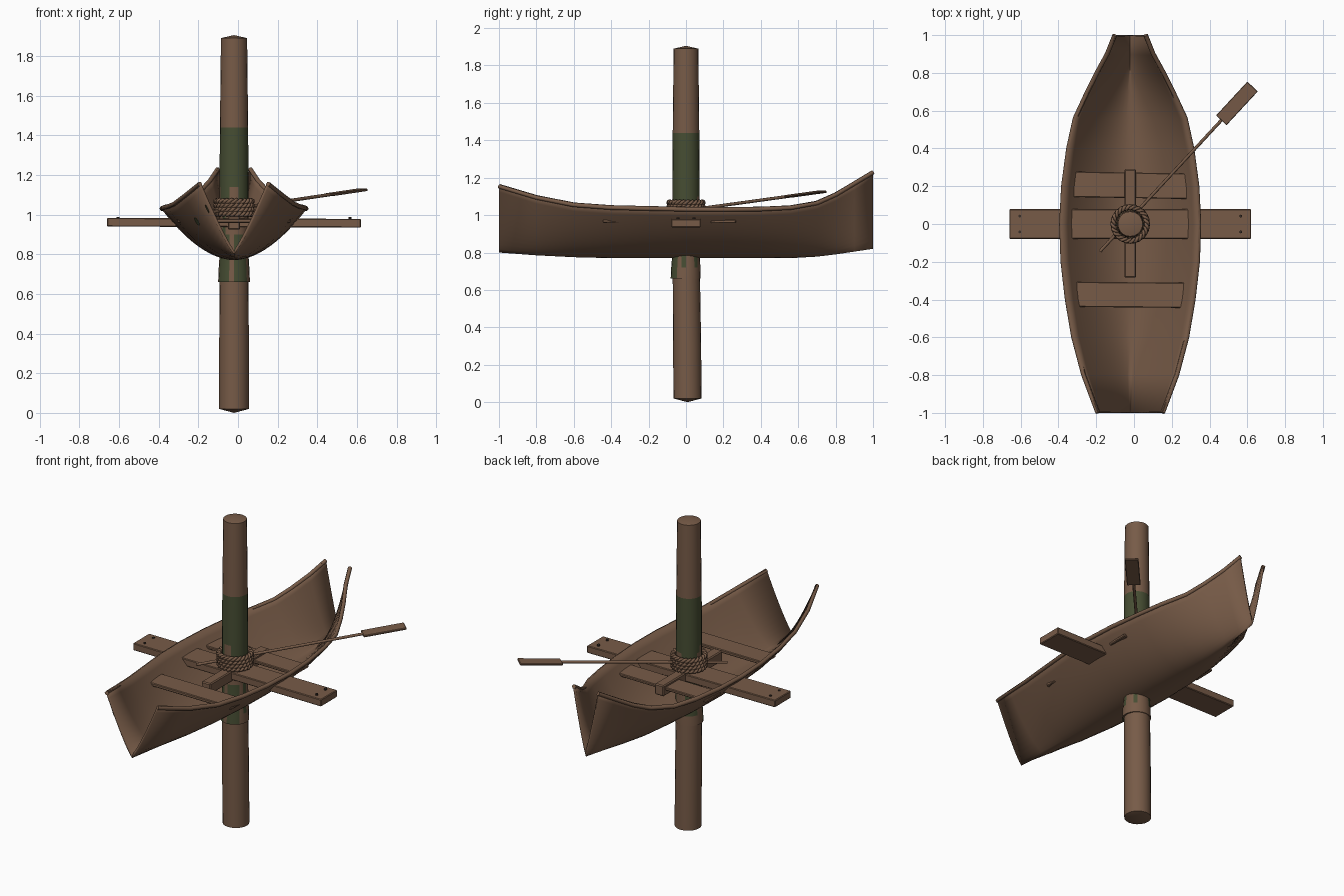
import bpy, bmesh, math, random
from mathutils import Vector, Matrix

random.seed(4)
cube = bpy.data.objects.get("Cube")
if cube:
    bpy.data.objects.remove(cube)

CX = -0.02  # centreline of boat and pole


def material(name, rgb):
    m = bpy.data.materials.new(name)
    m.use_nodes = True
    m.diffuse_color = (*rgb, 1)
    m.node_tree.nodes["Principled BSDF"].inputs["Base Color"].default_value = (*rgb, 1)
    return m


wood = material("brown_wood", (0.185, 0.105, 0.064))
moss = material("moss_green", (0.062, 0.075, 0.033))
iron = material("dark_iron", (0.04, 0.028, 0.022))


def finish(name, bm, mats, smooth=True):
    bmesh.ops.recalc_face_normals(bm, faces=bm.faces)
    me = bpy.data.meshes.new(name)
    bm.to_mesh(me)
    bm.free()
    for m in mats:
        me.materials.append(m)
    if smooth:
        me.shade_smooth()
        me.set_sharp_from_angle(angle=math.radians(35))
    ob = bpy.data.objects.new(name, me)
    bpy.context.collection.objects.link(ob)
    return ob


def grid(bm, rows, closed=False):
    """Skin rows of points into quads, returning (face, row, column)."""
    vs = [[bm.verts.new(p) for p in row] for row in rows]
    n, out = len(vs[0]), []
    for i in range(len(vs) - 1):
        for j in range(n if closed else n - 1):
            k = (j + 1) % n
            out.append((bm.faces.new((vs[i][j], vs[i][k], vs[i + 1][k], vs[i + 1][j])), i, j))
    return vs, out


def box(name, centre, size, rot=None, bevel=0.004, mat=wood):
    bm = bmesh.new()
    bmesh.ops.create_cube(bm, size=1, matrix=Matrix.Diagonal((*size, 1)))
    ob = finish(name, bm, [mat], smooth=False)
    ob.matrix_world = Matrix.Translation(centre) @ (rot or Matrix())
    mod = ob.modifiers.new("soft_edges", "BEVEL")
    mod.width = bevel
    return ob


def tube(name, points, radius, cyclic=False, res=2):
    cu = bpy.data.curves.new(name, "CURVE")
    cu.dimensions = "3D"
    cu.bevel_depth, cu.bevel_resolution, cu.use_fill_caps = radius, res, True
    sp = cu.splines.new("POLY")
    sp.points.add(len(points) - 1)
    for p, co in zip(sp.points, points):
        p.co = (*co, 1)
    sp.use_cyclic_u = cyclic
    cu.materials.append(wood)
    ob = bpy.data.objects.new(name, cu)
    bpy.context.collection.objects.link(ob)
    return ob


# Hull stations: y, half width, rim height, keel height
STATIONS = [
    (-1, .18, 1.16, .80), (-.8, .255, 1.10, .785), (-.6, .308, 1.06, .775),
    (-.4, .342, 1.045, .77), (-.2, .365, 1.04, .77), (0, .372, 1.036, .77),
    (.2, .362, 1.035, .77), (.4, .335, 1.037, .77), (.56, .30, 1.045, .77),
    (.7, .235, 1.07, .778), (.8, .185, 1.115, .79), (.9, .13, 1.175, .805),
    (1, .09, 1.235, .82)]


def hull_point(y, t, grow=0.0):
    for a, b in zip(STATIONS, STATIONS[1:]):
        if y <= b[0]:
            break
    f = (y - a[0]) / (b[0] - a[0])
    w, rim, keel = (a[i] + (b[i] - a[i]) * f for i in (1, 2, 3))
    power = 1.85 - 0.65 * abs(y) ** 3
    return Vector((CX + (w + grow) * t, y, keel + (rim - keel) * abs(t) ** power))


# Hull shell, open at both ends
ys = [s[0] for s in STATIONS]
bm = bmesh.new()
grid(bm, [[hull_point(y, j / 12) for j in range(-12, 13)] for y in ys])
hull = finish("hull", bm, [wood])
hull.data.set_sharp_from_angle(angle=math.radians(60))
if hull.data.polygons[len(hull.data.polygons) // 2].normal.z > 0:
    hull.data.flip_normals()
shell = hull.modifiers.new("thickness", "SOLIDIFY")
shell.thickness, shell.offset, shell.use_flat_faces = 0.014, -1, True

# Gunwale rails
for side, label in ((1, "left"), (-1, "right")):
    pts = [hull_point(y, side, -0.008) - Vector((0, 0, 0.006)) for y in ys]
    tube(label + "_gunwale", pts, 0.012, res=1)

# Moss spots on the right of the bow
for n, (y0, y1) in enumerate(((-.995, -.975), (-.81, -.755))):
    bm = bmesh.new()
    yc, half = (y0 + y1) / 2, (y1 - y0) / 2
    rim = [hull_point(yc + half * math.cos(a), -0.7 - 0.05 * math.sin(a), 0.008)
           for a in (i * math.tau / 10 for i in range(10))]
    bm.faces.new([bm.verts.new(p) for p in rim])
    finish("moss_spot_%d" % n, bm, [moss], smooth=False)

# Pole: rings of height, radius, x and y drift
RINGS = [(.02, .075, 0, .008), (.3, .075, 0, .006), (.66, .073, 0, .002),
         (.661, .08, 0, -.002), (.72, .078, 0, -.001), (.78, .074, 0, 0),
         (.9, .073, 0, 0), (1.06, .073, 0, 0), (1.1, .073, 0, 0),
         (1.14, .073, 0, 0), (1.18, .073, 0, 0), (1.44, .071, 0, 0),
         (1.89, .066, 0, 0)]
SIDES = 20
bm = bmesh.new()
rows = [[(CX + dx + r * math.cos(j * math.tau / SIDES), dy + r * math.sin(j * math.tau / SIDES), z)
         for j in range(SIDES)] for z, r, dx, dy in RINGS]
vs, faces = grid(bm, rows, closed=True)
drip = [random.choice((.7, 1.0, 1.05, 1.09, 1.13)) for _ in range(SIDES)]
for f, i, j in faces:
    z = f.calc_center_median().z
    front = SIDES // 2 < j < SIDES - 1
    upper = drip[j] < z < 1.44
    lower = front and j % 4 != 2 and .66 < z < .9
    f.material_index = 1 if upper or lower else 0
for ring, z, dy in ((vs[0], 0, .008), (vs[-1], 1.905, 0)):
    tip = bm.verts.new((CX, dy, z))
    for j in range(SIDES):
        bm.faces.new((ring[j], ring[(j + 1) % SIDES], tip))
finish("pole", bm, [wood, moss])

# Crossbeam with nails
tilt = Matrix.Rotation(math.radians(0.25), 4, "Y")
box("crossbeam", (CX, 0, .959), (1.28, .157, .044), tilt)
for x in (-.605, .565):
    for y in (-.042, .042):
        bm = bmesh.new()
        bmesh.ops.create_cone(bm, cap_ends=True, segments=8, radius1=.008, radius2=.008, depth=.01)
        nail = finish("nail", bm, [iron])
        nail.location = (x, y, .983)

# Seats and lengthwise brace
box("rear_seat", (-.022, .205, .966), (.63, .135, .018), Matrix.Rotation(math.radians(-1), 4, "Z"))
box("front_seat", (-.02, -.375, .968), (.57, .133, .02), Matrix.Rotation(math.radians(-.5), 4, "Z"))
box("brace", (CX, .003, .957), (.062, .575, .066), bevel=.006)

# Rope: stacked rings of two twisted strands
for k in range(4):
    for strand in range(2):
        pts = []
        for i in range(96):
            a = i * math.tau / 96
            tw = a * 12 + strand * math.pi + k
            r = .089 + .008 * math.cos(tw)
            pts.append((CX + r * math.cos(a), r * math.sin(a), 1.004 + .021 * k + .008 * math.sin(tw)))
        tube("rope_ring_%d_%d" % (k, strand), pts, .0085, cyclic=True, res=1)

# Oar: shaft and flat blade
start, end = Vector((-.18, -.145, 1.005)), Vector((.626, .726, 1.125))
axis = (end - start).normalized()
neck = end - axis * .24
tube("oar_shaft", [start, neck], .0085)
side = axis.cross(Vector((0, 0, 1))).normalized()
frame = Matrix((axis, side, axis.cross(side))).transposed().to_4x4()
box("oar_blade", (neck + end) / 2, (.245, .076, .012), frame, bevel=.003)
